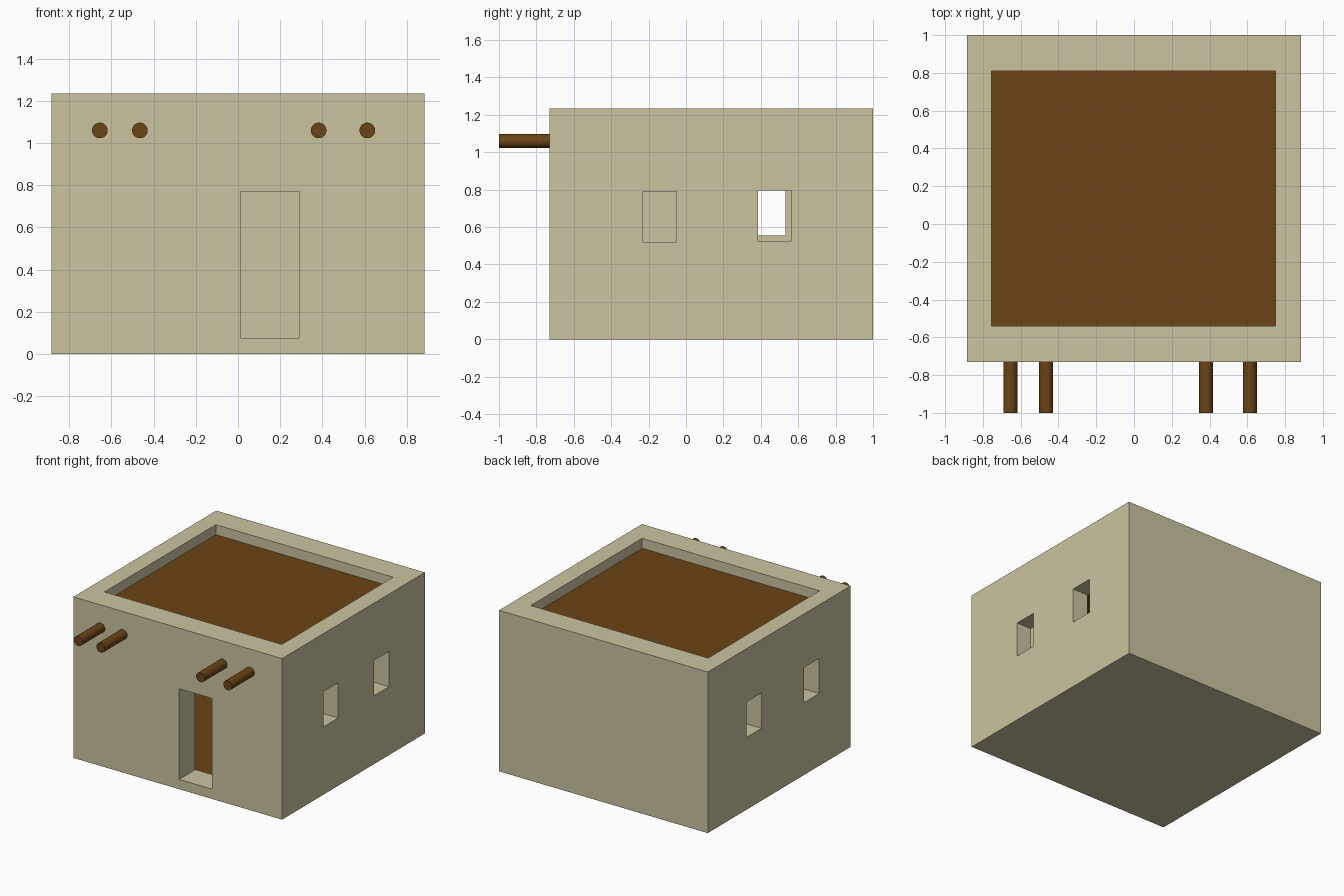
import bpy
from math import pi

if "Cube" in bpy.data.objects:
    bpy.data.objects.remove(bpy.data.objects["Cube"])


def material(name, rgb):
    m = bpy.data.materials.new(name)
    m.diffuse_color = (*rgb, 1)
    m.use_nodes = True
    m.node_tree.nodes["Principled BSDF"].inputs["Base Color"].default_value = m.diffuse_color
    return m


adobe = material("adobe", (0.60, 0.55, 0.35))
wood = material("wood", (0.147, 0.058, 0.008))


def box(name, lo, hi, mat):
    bpy.ops.mesh.primitive_cube_add(
        size=1, location=[(a + b) / 2 for a, b in zip(lo, hi)])
    ob = bpy.context.object
    ob.name = name
    ob.scale = [b - a for a, b in zip(lo, hi)]
    bpy.ops.object.transform_apply(location=False, rotation=False, scale=True)
    ob.data.materials.append(mat)
    return ob


def cut(target, lo, hi):
    cutter = box("cutter", lo, hi, adobe)
    cutter.hide_render = True
    mod = target.modifiers.new("cut", 'BOOLEAN')
    mod.operation = 'DIFFERENCE'
    mod.solver = 'EXACT'
    mod.object = cutter
    bpy.context.view_layer.objects.active = target
    bpy.ops.object.modifier_apply(modifier=mod.name)
    bpy.data.objects.remove(cutter)


# Walls: solid block hollowed out from above
walls = box("walls", (-0.885, -0.73, 0), (0.885, 1.0, 1.235), adobe)
cut(walls, (-0.755, -0.54, 0.04), (0.75, 0.81, 1.4))

# Doorway
cut(walls, (0.012, -0.9, 0.075), (0.29, -0.45, 0.77))

# Windows: the front right one is a closed niche, the others go through
cut(walls, (0.76, -0.23, 0.52), (1.0, -0.05, 0.79))
cut(walls, (0.70, 0.385, 0.525), (1.0, 0.565, 0.795))
for y in (-0.35, 0.35):
    cut(walls, (-1.0, y, 0.555), (-0.70, y + 0.182, 0.825))

# Floor and sunken roof deck
box("floor", (-0.755, -0.54, 0.04), (0.75, 0.81, 0.073), wood)
box("roof_deck", (-0.755, -0.54, 1.12), (0.75, 0.81, 1.158), wood)

# Roof beams projecting from the front wall
for i, x in enumerate((-0.655, -0.465, 0.382, 0.613)):
    bpy.ops.mesh.primitive_cylinder_add(
        vertices=32, radius=0.037, depth=0.4,
        location=(x, -0.8, 1.06), rotation=(pi / 2, 0, 0))
    beam = bpy.context.object
    beam.name = f"roof_beam_{i + 1}"
    beam.data.materials.append(wood)
    bpy.ops.object.shade_smooth_by_angle()
